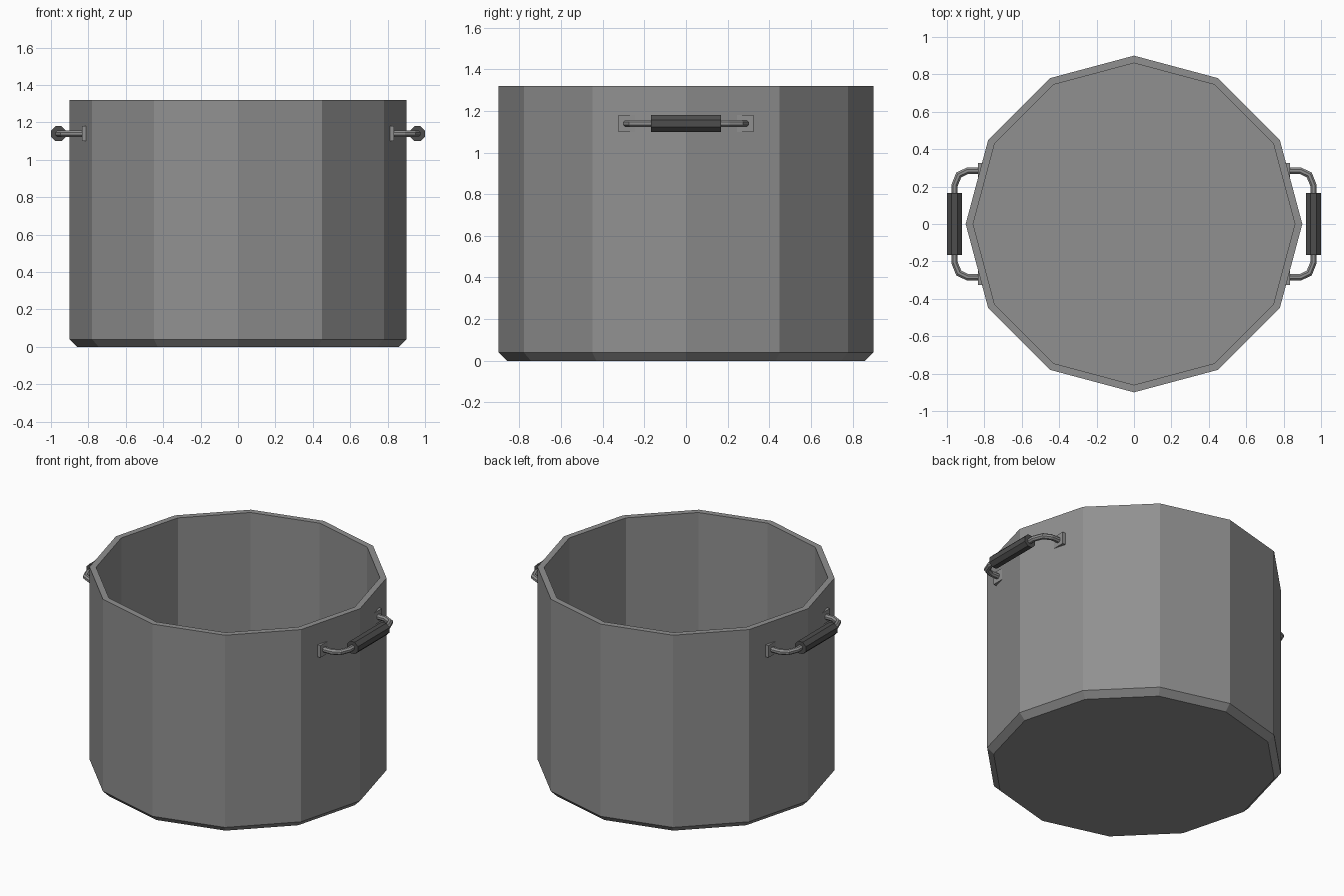
import bpy, bmesh, math
from mathutils import Vector, Matrix

if "Cube" in bpy.data.objects:
    bpy.data.objects.remove(bpy.data.objects["Cube"])


def material(name, v):
    m = bpy.data.materials.new(name)
    m.diffuse_color = (v, v, v, 1)
    m.use_nodes = True
    m.node_tree.nodes["Principled BSDF"].inputs["Base Color"].default_value = m.diffuse_color
    return m


steel = material("grey steel", 0.28)
dark = material("dark grip", 0.075)


def finish(name, bm, mat):
    bmesh.ops.recalc_face_normals(bm, faces=bm.faces)
    me = bpy.data.meshes.new(name)
    bm.to_mesh(me)
    bm.free()
    me.materials.append(mat)
    ob = bpy.data.objects.new(name, me)
    bpy.context.collection.objects.link(ob)
    return ob


def skin(name, rings, mat):
    """Bridge rings of points and cap both ends."""
    bm = bmesh.new()
    vs = [[bm.verts.new(p) for p in r] for r in rings]
    n = len(vs[0])
    for a, b in zip(vs, vs[1:]):
        for i in range(n):
            j = (i + 1) % n
            bm.faces.new((a[i], a[j], b[j], b[i]))
    bm.faces.new(vs[0])
    bm.faces.new(vs[-1])
    return finish(name, bm, mat)


def tube(name, path, apothem, z, mat, n=8):
    """Sweep a polygon along a flat path at height z, with mitred corners."""
    pts = [Vector((x, y, z)) for x, y in path]
    up = Vector((0, 0, 1))
    r = apothem / math.cos(math.pi / n)
    rings = []
    for i, p in enumerate(pts):
        d1 = (p - pts[i - 1]).normalized() if i else (pts[1] - p).normalized()
        d2 = (pts[i + 1] - p).normalized() if i < len(pts) - 1 else d1
        t = (d1 + d2).normalized()
        side = t.cross(up) / max(t.dot(d1), 0.5)
        angs = [2 * math.pi * (k + 0.5) / n for k in range(n)]
        rings.append([p + side * r * math.cos(a) + up * r * math.sin(a) for a in angs])
    return skin(name, rings, mat)


# Pot: twelve-sided shell with bevelled foot, rim and inner floor
profile = [(0.86, 0), (0.9, 0.04), (0.9, 1.32), (0.86, 1.32), (0.86, 0.04)]
skin("pot_body", [[(r * math.cos(k * math.pi / 6), r * math.sin(k * math.pi / 6), z)
                   for k in range(12)] for r, z in profile], steel)

# Handles on both sides
Z = 1.14
half = [(0.82, 0.285), (0.89, 0.285), (0.937, 0.262), (0.96, 0.205)]
for s, label in ((1, "right"), (-1, "left")):
    path = [(s * x, y) for x, y in half] + [(s * x, -y) for x, y in reversed(half)]
    tube(label + "_handle_rod", path, 0.017, Z, steel)
    tube(label + "_handle_grip", [(s * 0.96, -0.167), (s * 0.96, 0.167)], 0.04, Z, dark)
    # Mounting plates
    for t, end in ((1, "back"), (-1, "front")):
        bm = bmesh.new()
        bmesh.ops.create_cube(bm, size=1, matrix=Matrix.Translation((s * 0.823, t * 0.285, Z))
                              @ Matrix.Diagonal((0.024, 0.08, 0.08, 1)))
        finish(f"{label}_{end}_plate", bm, steel)
